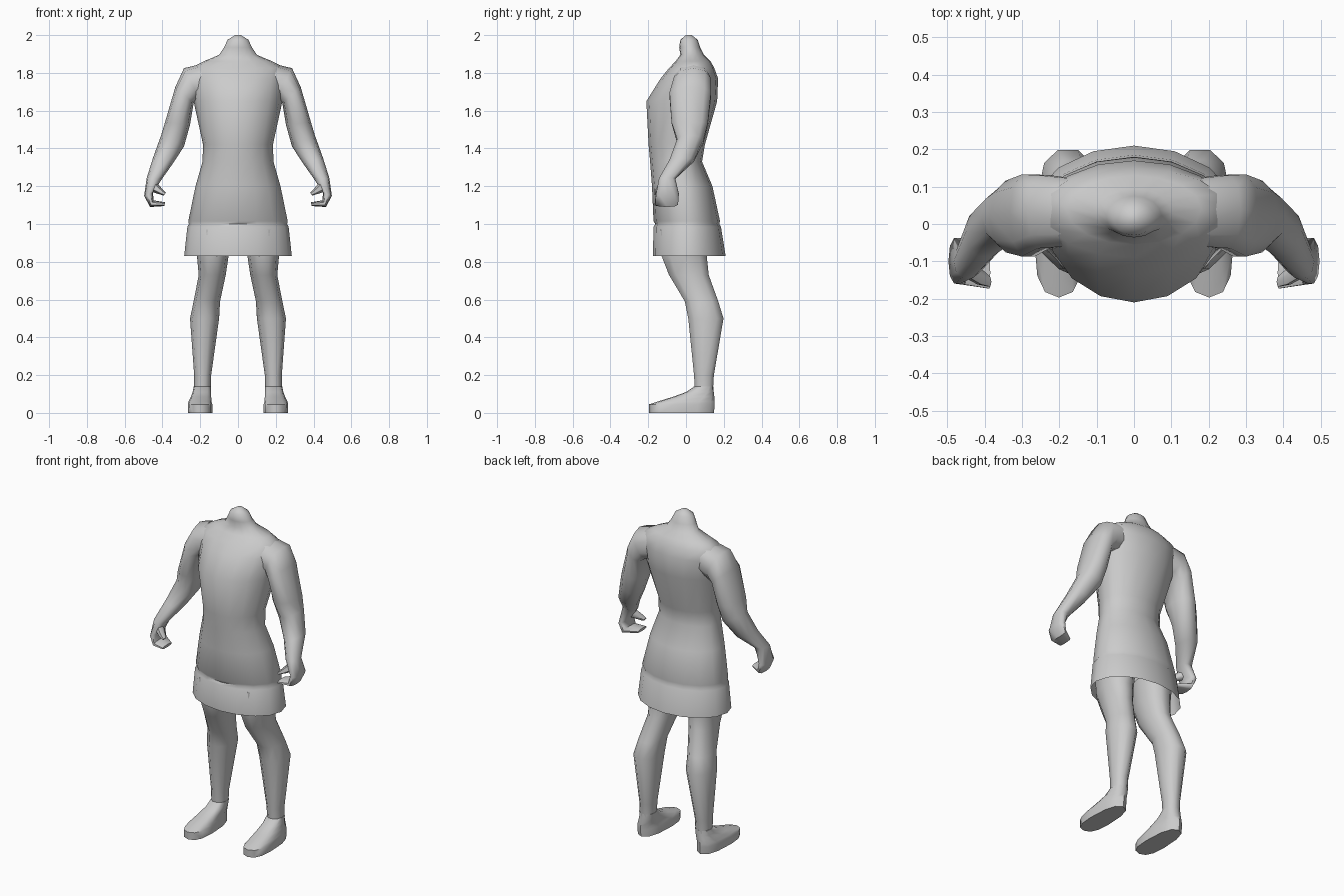
import bpy, bmesh, math

mat = bpy.data.materials.new("plain grey")
mat.diffuse_color = (0.6, 0.6, 0.6, 1)


def ring(bm, a, b, yf, yb, yc, n, p):
    """Rounded section between two (x, z) side points, with front, back and side y."""
    verts = []
    for i in range(n):
        t = 2 * math.pi * i / n
        c, s = math.cos(t), math.sin(t)
        c = math.copysign(abs(c) ** p, c) if abs(c) > 1e-6 else 0
        s = math.copysign(abs(s) ** p, s) if abs(s) > 1e-6 else 0
        k = (c + 1) / 2
        y = yc + s * (yb - yc) if s > 0 else yc - s * (yf - yc)
        verts.append(bm.verts.new((a[0] + (b[0] - a[0]) * k, y, a[1] + (b[1] - a[1]) * k)))
    return verts


def loft(name, rings, n, p=1.0, cap_start=True, cap_end=True, mirror=False, sharp=60):
    bm = bmesh.new()
    loops = [ring(bm, *r, n, p) for r in rings]
    for lo, hi in zip(loops, loops[1:]):
        for i in range(n):
            j = (i + 1) % n
            bm.faces.new((lo[i], lo[j], hi[j], hi[i]))
    if cap_start:
        bm.faces.new(loops[0][::-1])
    if cap_end:
        bm.faces.new(loops[-1])
    bmesh.ops.recalc_face_normals(bm, faces=bm.faces)
    me = bpy.data.meshes.new(name)
    bm.to_mesh(me)
    bm.free()
    me.shade_smooth()
    me.set_sharp_from_angle(angle=math.radians(sharp))
    me.materials.append(mat)
    ob = bpy.data.objects.new(name, me)
    bpy.context.collection.objects.link(ob)
    if mirror:
        ob.modifiers.new("mirror", 'MIRROR')
    return ob


def level(z, x0, x1, yf, yb, yc):
    return ((x0, z), (x1, z), yf, yb, yc)


# Torso, neck and open skirt: z, half width, front, back, side y
torso = [
    (0.83, 0.285, -0.175, 0.21, 0.01),
    (0.985, 0.268, -0.172, 0.185, 0.01),
    (1.0, 0.26, -0.162, 0.176, 0.01),
    (1.015, 0.263, -0.172, 0.18, 0.01),
    (1.2, 0.225, -0.18, 0.14, -0.01),
    (1.33, 0.188, -0.19, 0.085, -0.03),
    (1.42, 0.185, -0.198, 0.10, -0.03),
    (1.65, 0.235, -0.21, 0.165, 0.01),
    (1.77, 0.25, -0.135, 0.17, 0.03),
    (1.825, 0.25, -0.09, 0.15, 0.04),
    (1.862, 0.18, -0.055, 0.13, 0.04),
    (1.895, 0.10, -0.03, 0.095, 0.03),
    (1.935, 0.074, -0.036, 0.075, 0.02),
    (1.975, 0.055, -0.03, 0.062, 0.015),
    (2.0, 0.015, 0.0, 0.03, 0.015),
]
loft("torso", [level(z, -w, w, f, b, c) for z, w, f, b, c in torso], 16, cap_start=False)

# Arms ending in curled hands: inner side, outer side, front, back, side y
arm = [
    ((0.12, 1.68), (0.12, 1.865), -0.06, 0.12, 0.04),
    ((0.20, 1.66), (0.286, 1.825), -0.07, 0.135, 0.04),
    ((0.235, 1.64), (0.332, 1.725), -0.092, 0.137, 0.03),
    ((0.254, 1.525), (0.386, 1.54), -0.08, 0.12, 0.02),
    ((0.286, 1.41), (0.407, 1.47), -0.05, 0.095, 0.02),
    ((0.345, 1.32), (0.45, 1.35), -0.09, 0.045, -0.02),
    ((0.405, 1.235), (0.483, 1.245), -0.145, -0.055, -0.1),
    ((0.45, 1.165), (0.497, 1.15), -0.162, -0.035, -0.1),
    ((0.447, 1.125), (0.466, 1.09), -0.165, -0.04, -0.1),
    ((0.385, 1.115), (0.39, 1.095), -0.175, -0.085, -0.13),
]
loft("arm", arm, 10, 0.85, mirror=True)

# Thumbs
thumb = [
    ((0.43, 1.22), (0.455, 1.17), -0.15, -0.09, -0.12),
    ((0.405, 1.19), (0.425, 1.16), -0.165, -0.115, -0.14),
    ((0.382, 1.165), (0.392, 1.15), -0.17, -0.14, -0.155),
]
loft("thumb", thumb, 6, mirror=True)

# Legs: z, inner x, outer x, front, back, side y
leg = [
    (0.12, 0.145, 0.232, 0.045, 0.145, 0.095),
    (0.2, 0.142, 0.232, 0.04, 0.15, 0.095),
    (0.5, 0.1, 0.254, 0.008, 0.203, 0.1),
    (0.59, 0.095, 0.235, -0.01, 0.175, 0.08),
    (0.73, 0.065, 0.208, -0.095, 0.125, 0.02),
    (0.83, 0.05, 0.217, -0.135, 0.115, 0.0),
    (0.97, 0.03, 0.23, -0.14, 0.12, 0.0),
]
loft("leg", [level(*r) for r in leg], 10, 0.9, mirror=True)

# Feet
foot = [
    (0.0, 0.136, 0.264, -0.195, 0.148, -0.06),
    (0.045, 0.136, 0.266, -0.197, 0.152, -0.06),
    (0.06, 0.14, 0.262, -0.15, 0.152, -0.04),
    (0.085, 0.142, 0.25, -0.07, 0.15, 0.02),
    (0.11, 0.142, 0.24, 0.0, 0.147, 0.07),
    (0.14, 0.143, 0.234, 0.043, 0.145, 0.095),
]
loft("foot", [level(*r) for r in foot], 12, 0.8, mirror=True, sharp=50)
